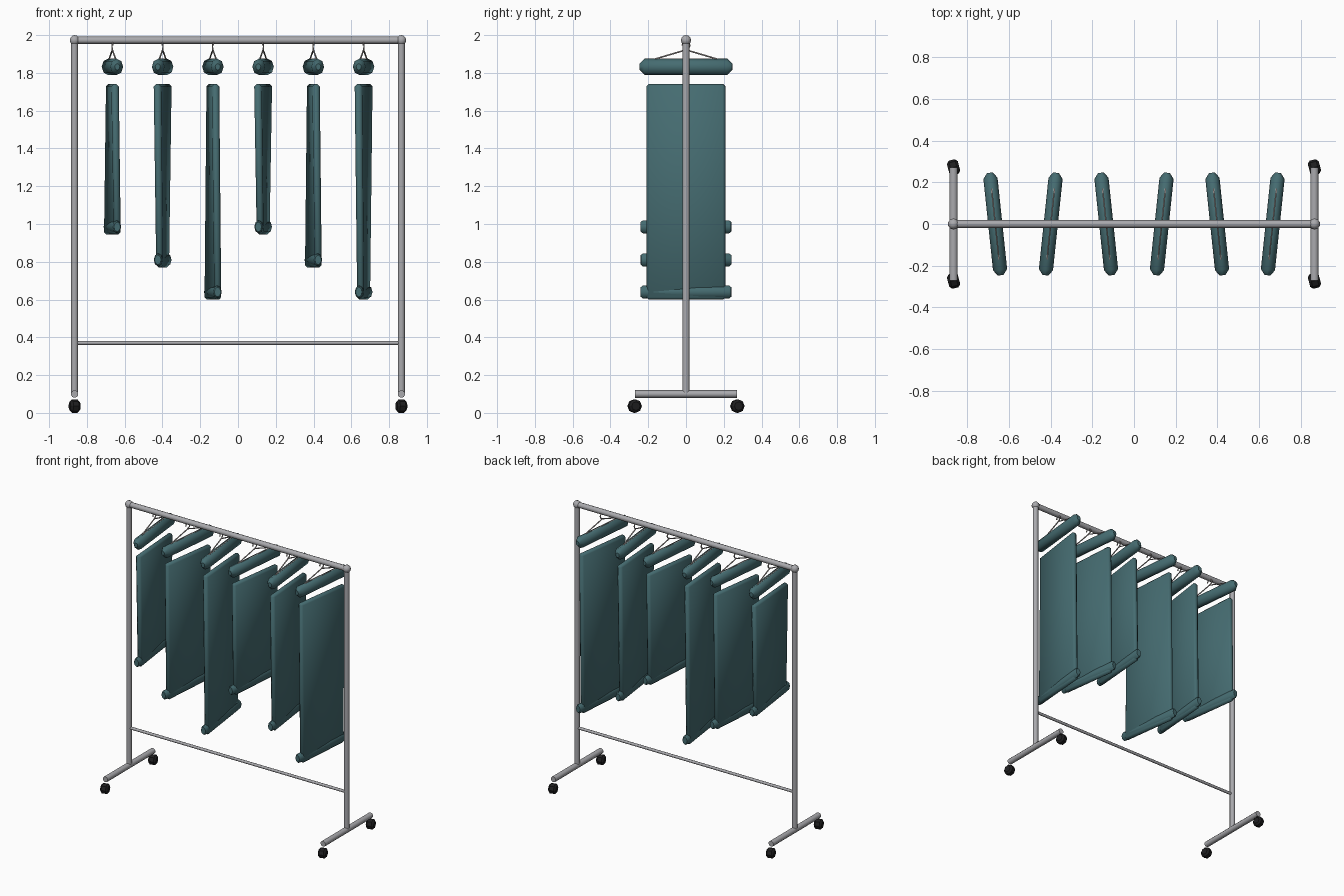
import bpy, bmesh
from math import radians, sin, cos, pi
from mathutils import Vector, Matrix

if "Cube" in bpy.data.objects:
    bpy.data.objects.remove(bpy.data.objects["Cube"])


def material(name, rgb, metallic=0.0):
    m = bpy.data.materials.new(name)
    m.use_nodes = True
    m.diffuse_color = (*rgb, 1)
    m.node_tree.nodes["Principled BSDF"].inputs["Base Color"].default_value = (*rgb, 1)
    return m


steel = material("brushed steel", (0.40, 0.40, 0.42))
wire = material("hanger wire", (0.45, 0.41, 0.40))
teal = material("teal cloth", (0.06, 0.15, 0.165))
rubber = material("black rubber", (0.013, 0.013, 0.014))


def finish(bm, name, mat, angle=40):
    bmesh.ops.recalc_face_normals(bm, faces=bm.faces)
    me = bpy.data.meshes.new(name)
    bm.to_mesh(me)
    bm.free()
    me.materials.append(mat)
    ob = bpy.data.objects.new(name, me)
    bpy.context.collection.objects.link(ob)
    bpy.ops.object.select_all(action="DESELECT")
    bpy.context.view_layer.objects.active = ob
    ob.select_set(True)
    bpy.ops.object.shade_smooth_by_angle(angle=radians(angle))
    return ob


def add_bar(bm, a, b, r, sides=10):
    a, b = Vector(a), Vector(b)
    turn = (b - a).to_track_quat("Z", "Y").to_matrix().to_4x4()
    bmesh.ops.create_cone(bm, cap_ends=True, segments=sides, radius1=r, radius2=r,
                          depth=(b - a).length,
                          matrix=Matrix.Translation((a + b) / 2) @ turn)


def bar(name, a, b, r, mat=steel):
    bm = bmesh.new()
    add_bar(bm, a, b, r)
    return finish(bm, name, mat)


def roll(name, stations, half_w, half_h, place):
    """Eight-sided padded roll along y; stations are (y, scale)."""
    bm = bmesh.new()
    rings = []
    for y, s in stations:
        rings.append([bm.verts.new((half_w * s * sin(k * pi / 4), y,
                                    half_h * s * cos(k * pi / 4))) for k in range(8)])
    for r0, r1 in zip(rings, rings[1:]):
        for k in range(8):
            bm.faces.new((r0[k], r0[k - 1], r1[k - 1], r1[k]))
    bm.faces.new(rings[0])
    bm.faces.new(rings[-1])
    bm.transform(place)
    return finish(bm, name, teal, 46)


def cloth(name, bottom, top, place):
    """Slim bevelled panel with a slight twist from hem to shoulder."""
    bm = bmesh.new()
    bmesh.ops.create_cube(bm, size=1)
    for v in bm.verts:
        upper = v.co.z > 0
        v.co.x *= 0.04 if upper else 0.037
        v.co.y *= 0.42
        v.co.z = top if upper else bottom
        v.co.rotate(Matrix.Rotation(radians(-2 if upper else 1.5), 3, "Z"))
    bmesh.ops.bevel(bm, geom=list(bm.edges), offset=0.012, segments=1, affect="EDGES")
    bm.transform(place)
    return finish(bm, name, teal, 60)


def hanger(name, place):
    """Wire triangle with a round hook under the rail."""
    bm = bmesh.new()
    neck, left, right = (0, 0, 1.922), (0, 0.17, 1.872), (0, -0.17, 1.872)
    arc = [(0, 0.02 * sin(t * pi / 6), 1.945 - 0.02 * cos(t * pi / 6)) for t in range(10)]
    path = [left, neck] + arc
    for a, b in list(zip(path, path[1:])) + [(neck, right), (left, right)]:
        add_bar(bm, a, b, 0.004, 6)
    bm.transform(place)
    return finish(bm, name, wire)


# Rack frame
PX, RAIL_Z = 0.865, 1.973
bar("top_rail", (-PX, 0, RAIL_Z), (PX, 0, RAIL_Z), 0.019)
bar("lower_rail", (-PX, 0, 0.37), (PX, 0, 0.37), 0.01)
for side, label in ((1, "left"), (-1, "right")):
    x = side * PX
    bar(label + "_post", (x, 0, 0.1), (x, 0, RAIL_Z), 0.019)
    bar(label + "_foot", (x, -0.27, 0.1), (x, 0.27, 0.1), 0.02)
    bm = bmesh.new()
    bmesh.ops.create_uvsphere(bm, u_segments=10, v_segments=6, radius=0.027,
                              matrix=Matrix.Translation((x, 0, RAIL_Z)))
    finish(bm, label + "_corner_joint", steel, 60)
    # Casters, swivelled a little
    for end, where in ((-1, "front"), (1, "back")):
        bm = bmesh.new()
        add_bar(bm, (-0.027, 0, 0), (0.027, 0, 0), 0.036, 8)
        rims = [e for e in bm.edges if abs(e.verts[0].co.x - e.verts[1].co.x) < 0.001]
        bmesh.ops.bevel(bm, geom=rims, offset=0.012, segments=1, affect="EDGES")
        bm.transform(Matrix.Translation((x, end * 0.272, 0.036))
                     @ Matrix.Rotation(radians(15), 4, "Z"))
        finish(bm, f"{label}_{where}_caster", rubber, 20)

# Hanging garments, alternately turned, in three lengths
hems = (0.985, 0.81, 0.64)
for i in range(6):
    x = -0.665 + i * 0.266
    place = Matrix.Translation((x, 0, 0)) @ Matrix.Rotation(radians(6 if i % 2 == 0 else -6), 4, "Z")
    hem_z = hems[i % 3]
    n = i + 1
    cloth(f"garment_body_{n}", hem_z - 0.04, 1.74, place)
    roll(f"garment_shoulder_{n}",
         ((-0.247, 0.4), (-0.22, 1), (0.22, 1), (0.247, 0.4)),
         0.034, 0.043, place @ Matrix.Translation((0, 0, 1.832)))
    roll(f"garment_hem_{n}",
         ((-0.241, 0.75), (-0.23, 1), (0.23, 1), (0.241, 0.75)),
         0.023, 0.034, place @ Matrix.Translation((0, 0, hem_z)))
    hanger(f"hanger_{n}", place)
